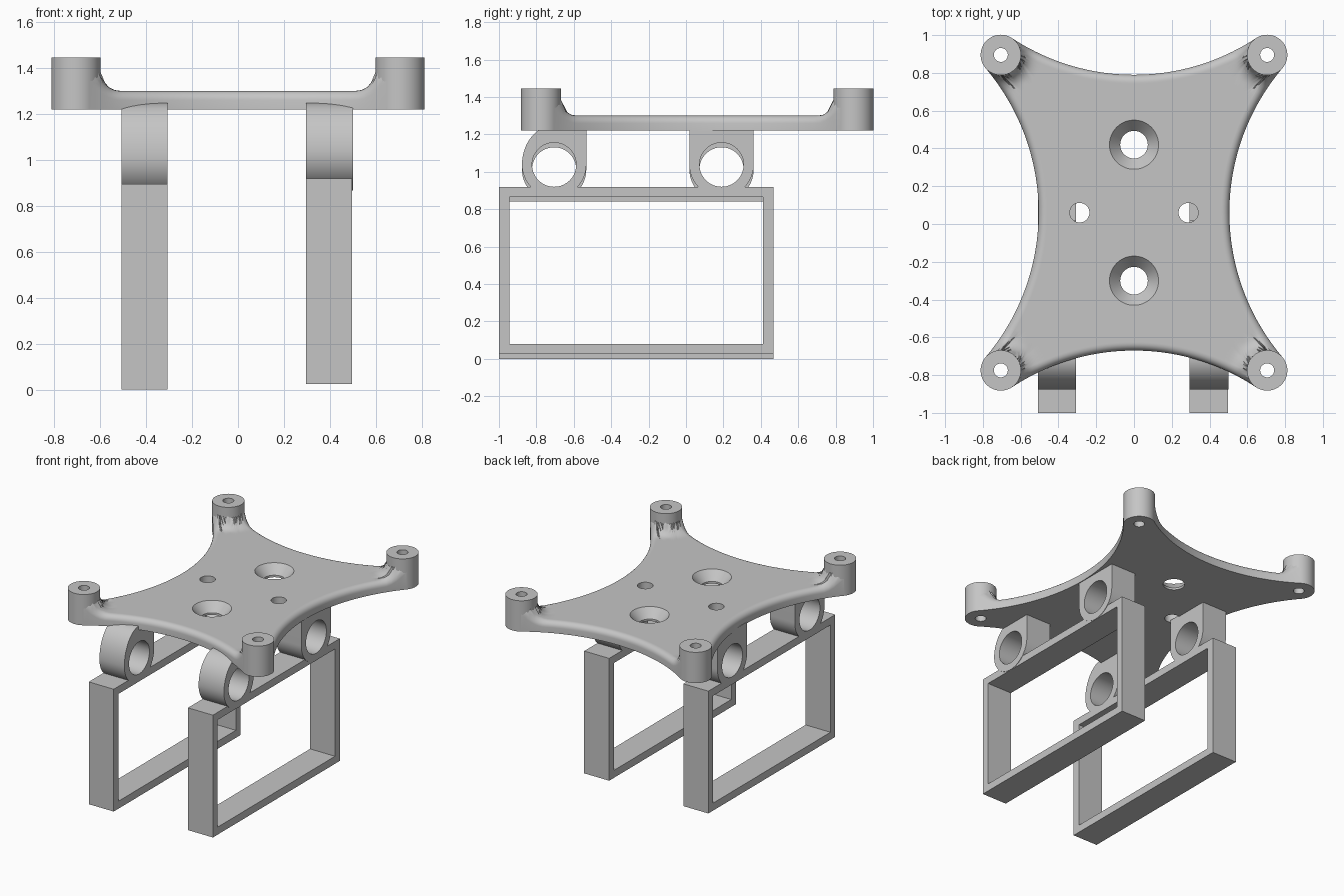
import bpy, bmesh
from math import sin, cos, asin, pi, sqrt
from mathutils import Vector

cube = bpy.data.objects.get("Cube")
if cube:
    bpy.data.objects.remove(cube, do_unlink=True)

grey = bpy.data.materials.new("plain grey")
grey.use_nodes = True
grey.diffuse_color = (0.56, 0.56, 0.56, 1)
grey.node_tree.nodes["Principled BSDF"].inputs["Base Color"].default_value = grey.diffuse_color


def finish(name, bm):
    mesh = bpy.data.meshes.new(name)
    bm.to_mesh(mesh)
    bm.free()
    obj = bpy.data.objects.new(name, mesh)
    bpy.context.collection.objects.link(obj)
    mesh.materials.append(grey)
    return obj


def extrude(name, points, offset):
    """Prism from a flat polygon."""
    bm = bmesh.new()
    face = bm.faces.new([bm.verts.new(p) for p in points])
    ext = bmesh.ops.extrude_face_region(bm, geom=[face])
    moved = [g for g in ext["geom"] if isinstance(g, bmesh.types.BMVert)]
    bmesh.ops.translate(bm, verts=moved, vec=offset)
    bmesh.ops.recalc_face_normals(bm, faces=bm.faces)
    return finish(name, bm)


def loft(name, loops):
    """Closed skin over anticlockwise loops, from the bottom to the top."""
    bm = bmesh.new()
    rings = [[bm.verts.new(p) for p in points] for points in loops]
    for a, b in zip(rings, rings[1:]):
        for i in range(len(a)):
            j = (i + 1) % len(a)
            bm.faces.new((a[i], a[j], b[j], b[i]))
    bm.faces.new(rings[0][::-1])
    bm.faces.new(rings[-1])
    return finish(name, bm)


def lathe(name, x, y, profile, sides=64):
    """Solid of revolution about a vertical axis; profile is (radius, z)."""
    turns = [2 * pi * i / sides for i in range(sides)]
    return loft(name, [[(x + r * cos(t), y + r * sin(t), z) for t in turns] for r, z in profile])


def activate(obj):
    bpy.ops.object.select_all(action="DESELECT")
    bpy.context.view_layer.objects.active = obj
    obj.select_set(True)


def cut(obj, cutter):
    mod = obj.modifiers.new("cut", "BOOLEAN")
    mod.operation, mod.solver, mod.object = "DIFFERENCE", "EXACT", cutter
    activate(obj)
    bpy.ops.object.modifier_apply(modifier=mod.name)
    bpy.data.objects.remove(cutter, do_unlink=True)


def smooth(obj):
    activate(obj)
    bpy.ops.object.shade_smooth_by_angle(angle=0.6)


# Plate layout
MID_Y, BOTTOM, TOP, POST_TOP = 0.06, 1.22, 1.30, 1.445
POST_R, FILLET, ROUND, NOTCH = 0.107, 0.085, 0.04, 0.07
PX, PY = 0.705, 0.835
posts = [Vector((sx * PX, sy * PY)) for sx in (1, -1) for sy in (1, -1)]

# Outline: four hollow arcs tangent to the corner posts
arcs = []
for u, middle, along, across in [((1, 0), 0.505, PX, PY), ((0, 1), 0.73, PY, PX),
                                 ((-1, 0), 0.505, PX, PY), ((0, -1), 0.73, PY, PX)]:
    gap = along - middle
    R = (across ** 2 + gap ** 2 - POST_R ** 2) / (2 * (gap + POST_R))
    arcs.append((Vector(u), Vector(u) * (middle + R), R, asin(across / (R + POST_R))))


def inset_outline(d):
    """Outline moved inwards by d, with each corner notched inside its post."""
    sides = []
    for u, centre, R, half in arcs:
        v = Vector((-u.y, u.x))
        turns = [half * (i / 24 - 1) for i in range(49)]
        sides.append([centre + (v * sin(t) - u * cos(t)) * (R + d) for t in turns])
    points = []
    for k, side in enumerate(sides):
        points += side
        for i in range(1, 8):
            p = side[-1].lerp(sides[(k + 1) % 4][0], i / 8)
            points.append(p - p.normalized() * (NOTCH + d) * sin(pi * i / 8))
    return points


def height(p):
    """Top surface: flat, rising to the posts, rounded at the rim."""
    z = TOP
    e = min((p - q).length for q in posts) - POST_R
    if e < FILLET:
        z += FILLET - sqrt(FILLET ** 2 - (FILLET - max(e, 0)) ** 2)
    d = min((p - centre).length - R for u, centre, R, half in arcs)
    if d < ROUND:
        z -= ROUND - sqrt(ROUND ** 2 - (ROUND - max(d, 0)) ** 2)
    return z


# Plate: loops from the rim towards the centre
flat_loops = [inset_outline(ROUND * (1 - cos(pi / 2 * i / 6))) for i in range(7)]
inner = flat_loops[-1]
for s in [0.01 * i for i in range(1, 26)] + [0.35]:
    flat_loops.append([p * (1 - s) for p in inner])
loops = [[(p.x, p.y + MID_Y, BOTTOM) for p in flat_loops[0]]]
loops += [[(p.x, p.y + MID_Y, height(p)) for p in points] for points in flat_loops]
plate = loft("mounting_plate", loops)

# Countersunk holes and small side holes
for y in (0.42, -0.30):
    cut(plate, lathe("countersink", 0, y, [(0.073, 1.1), (0.073, 1.235), (0.13, TOP), (0.13, 1.4)]))
for x in (0.288, -0.288):
    cut(plate, lathe("side_hole", x, MID_Y, [(0.052, 1.1), (0.052, 1.4)], 32))
smooth(plate)

# Corner posts with bores
for q in posts:
    post = lathe("corner_post", q.x, q.y + MID_Y, [(POST_R, BOTTOM), (POST_R, POST_TOP)])
    cut(post, lathe("bore", q.x, q.y + MID_Y, [(0.037, 1.1), (0.037, 1.6)], 32))
    smooth(post)


def arc_points(x, y, z, r, rise, start, end, n):
    turns = [start + (end - start) * i / n for i in range(n + 1)]
    return [(x, y + r * cos(t), z + rise * sin(t)) for t in turns]


def rectangle(x, y0, y1, z0, z1):
    return [(x, y0, z0), (x, y1, z0), (x, y1, z1), (x, y0, z1)]


# Hanging frames, each with two ring hangers
WIDTH, WALL, RING, HOLE, END = 0.202, 0.055, 0.172, 0.118, 0.467
for side, x, base, extra in (("left", 0.295, 0.025, 0.003), ("right", -0.508, 0.0, 0.0)):
    top = base + 0.895
    frame = extrude(side + "_frame", rectangle(x, -1, END, base, top), (WIDTH, 0, 0))
    window = rectangle(x - 0.1, -1 + WALL, END - WALL, base + WALL, top - WALL)
    cut(frame, extrude("window", window, (0.5, 0, 0)))
    zc = top + HOLE
    for place, y, roof in (("front", -0.705, 1.248), ("back", 0.19, 1.23)):
        shape = arc_points(x, y, zc, RING, RING, 0, -pi, 36)
        if place == "front":
            # rounded nose, flat back
            shape += arc_points(x, y, zc, RING, roof - zc, pi, pi / 2, 18)[1:]
        else:
            shape.append((x, y - RING, roof))
        shape.append((x, y + RING, roof))
        hanger = extrude(side + "_" + place + "_hanger", shape, (WIDTH + extra, 0, 0))
        bore = arc_points(x - 0.1, y, zc, HOLE, HOLE, 0, 2 * pi * 63 / 64, 63)
        cut(hanger, extrude("bore", bore, (0.5, 0, 0)))
        smooth(hanger)
